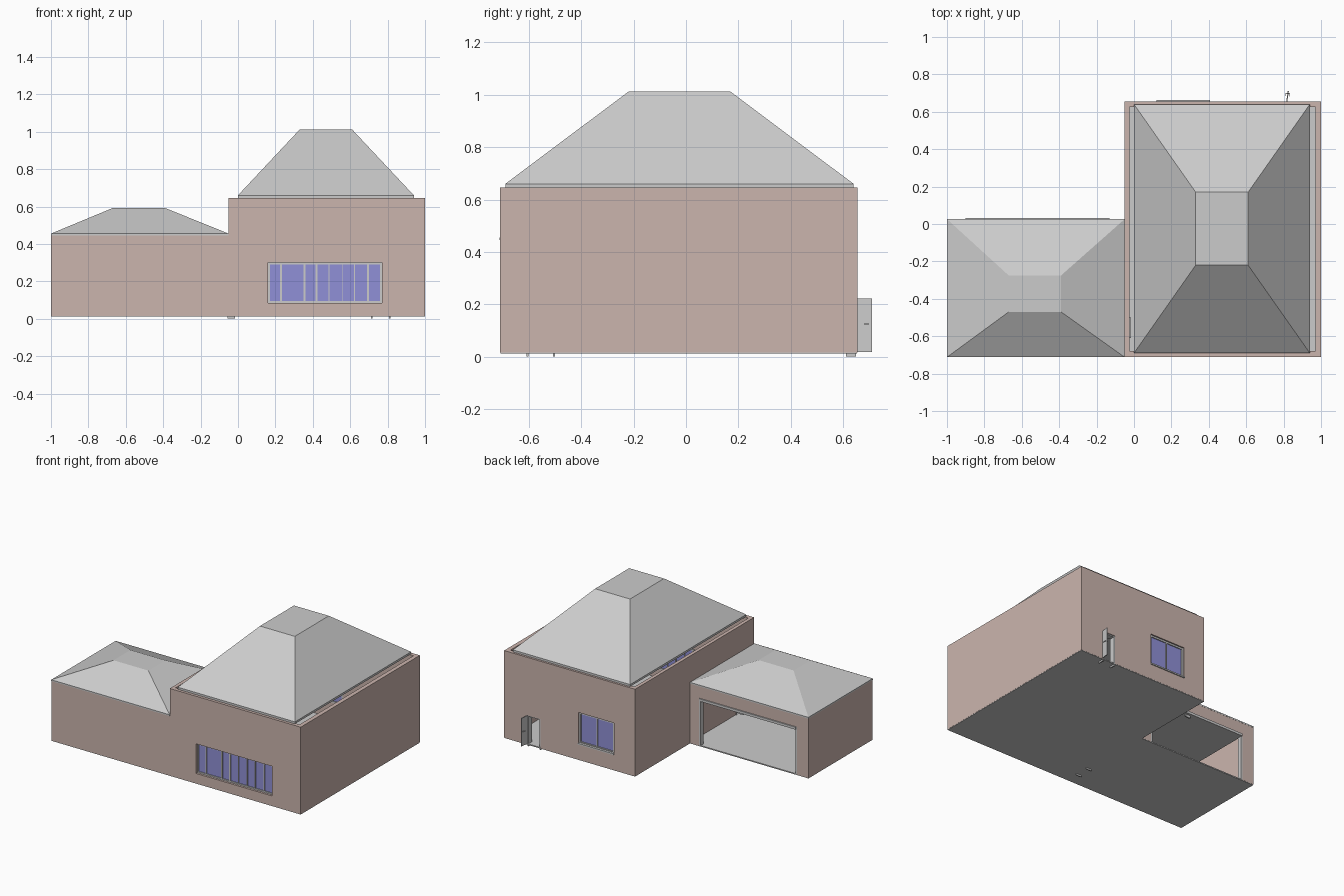
import bpy, bmesh, math
from mathutils import Matrix, Vector

if "Cube" in bpy.data.objects:
    bpy.data.objects.remove(bpy.data.objects["Cube"])


def material(name, rgb):
    m = bpy.data.materials.new(name)
    m.diffuse_color = (*rgb, 1)
    m.use_nodes = True
    m.node_tree.nodes["Principled BSDF"].inputs["Base Color"].default_value = m.diffuse_color
    return m


PINK = material("plaster", (0.60, 0.46, 0.42))
BLUE = material("glass", (0.28, 0.28, 0.68))


def finish(name, bm, mat=None):
    bmesh.ops.recalc_face_normals(bm, faces=bm.faces)
    me = bpy.data.meshes.new(name)
    bm.to_mesh(me)
    bm.free()
    if mat:
        me.materials.append(mat)
    ob = bpy.data.objects.new(name, me)
    bpy.context.collection.objects.link(ob)
    return ob


def boxes(name, parts, mat=None):
    """One object from boxes given as (x0, x1, y0, y1, z0, z1)."""
    bm = bmesh.new()
    for x0, x1, y0, y1, z0, z1 in parts:
        c = Vector((x0 + x1, y0 + y1, z0 + z1)) / 2
        s = Matrix.Diagonal((x1 - x0, y1 - y0, z1 - z0, 1))
        bmesh.ops.create_cube(bm, size=1, matrix=Matrix.Translation(c) @ s)
    return finish(name, bm, mat)


def cut(ob, cutters):
    for i, b in enumerate(cutters):
        c = boxes(f"{ob.name}_cutter_{i}", [b])
        c.hide_render = True
        c.hide_viewport = False
        mod = ob.modifiers.new("opening", 'BOOLEAN')
        mod.object, mod.operation, mod.solver = c, 'DIFFERENCE', 'EXACT'
        bpy.context.view_layer.objects.active = ob
        bpy.ops.object.modifier_apply(modifier=mod.name)
        bpy.data.objects.remove(c)


def hip_roof(name, base, top, z0, z1, z2):
    """Fascia from z0 to z1, then four slopes up to a flat top at z2."""
    bm = bmesh.new()
    rings = []
    for (x0, x1, y0, y1), z in ((base, z0), (base, z1), (top, z2)):
        rings.append([bm.verts.new((x, y, z)) for x, y in
                      ((x0, y0), (x1, y0), (x1, y1), (x0, y1))])
    for a, b in zip(rings, rings[1:]):
        for i in range(4):
            j = (i + 1) % 4
            bm.faces.new((a[i], a[j], b[j], b[i]))
    bm.faces.new(rings[0])
    bm.faces.new(rings[-1])
    return finish(name, bm)


def window(name, x0, x1, z0, z1, y0, y1, panes, rim):
    """Frame bars fill everything between the panes (x ranges)."""
    bars = [(x0, x1, y0, y1, z0, z0 + rim), (x0, x1, y0, y1, z1 - rim, z1)]
    edges = [x0] + [v for p in panes for v in p] + [x1]
    for a, b in zip(edges[::2], edges[1::2]):
        bars.append((a, b, y0, y1, z0 + rim, z1 - rim))
    boxes(name + "_frame", bars)
    ym = (y0 + y1) / 2
    boxes(name + "_panes", [(a, b, ym - .003, ym + .003, z0 + rim, z1 - rim)
                            for a, b in panes], BLUE)


# Walls
house = boxes("house_walls", [(-.05, 1, -.71, .655, .015, .645)], PINK)
cut(house, [(-.025, .97, -.68, .625, -1, 1),      # rooms
            (.16, .77, -.8, -.6, .085, .30),      # front window
            (.12, .405, .6, .7, .13, .355),       # back window
            (.71, .815, .6, .7, -.1, .225),       # back door
            (-.1, 0, -.61, -.50, -.1, .225)])     # door to garage
garage = boxes("garage_walls", [(-1, -.05, -.71, .025, .015, .45)], PINK)
cut(garage, [(-.97, .1, -.68, -.005, -1, 1),
             (-.905, -.125, -.1, .1, -.1, .36)])

# Floors
boxes("floor", [(-.049, .999, -.709, .654, .011, .019),
                (-.999, -.049, -.709, .024, .011, .019)])

# Roofs
hip_roof("house_roof", (0, .94, -.69, .64), (.33, .61, -.22, .17), .645, .66, 1.012)
hip_roof("garage_roof", (-1, -.05, -.712, .026), (-.67, -.39, -.47, -.275), .445, .455, .592)

# Windows
window("front_window", .16, .77, .085, .30, -.695, -.675,
       [(.17, .225), (.235, .35), (.36, .415), (.425, .485), (.49, .555),
        (.56, .62), (.625, .69), (.70, .76)], .01)
window("back_window", .12, .405, .13, .355, .625, .645,
       [(.132, .258), (.267, .393)], .012)
boxes("back_window_sill", [(.12, .405, .64, .662, .125, .135)])

# Overhead garage door, slid back under the ceiling, with its handle and frame
boxes("garage_door", [(-.90, -.13, -.45, .033, .342, .36)])
boxes("garage_door_handle", [(-.47, -.43, .005, .015, .325, .342)])
boxes("garage_door_frame", [(x, x + .012, -.008, .026, .015, .36) for x in (-.907, -.135)])

# Door frames, whose legs reach the ground
boxes("back_door_frame", [(.71, .718, .612, .65, 0, .225), (.807, .815, .612, .65, 0, .225),
                          (.71, .815, .612, .65, .217, .225)])
boxes("inner_door_frame", [(-.055, -.015, -.61, -.602, 0, .225), (-.055, -.015, -.508, -.50, 0, .225),
                           (-.055, -.015, -.61, -.50, .217, .225)])
boxes("inner_door", [(-.04, -.032, -.602, -.508, .019, .217)])

# Open back door with handle, swung outwards
turn = Matrix.Translation((.812, .618, 0)) @ Matrix.Rotation(-math.radians(8), 4, 'Z')
for ob in (boxes("back_door", [(-.003, .003, 0, .093, .018, .222)]),
           boxes("back_door_handle", [(-.012, .012, .078, .083, .122, .127),
                                      (-.012, -.009, .065, .083, .122, .127),
                                      (.009, .012, .065, .083, .122, .127)])):
    ob.data.transform(turn)
